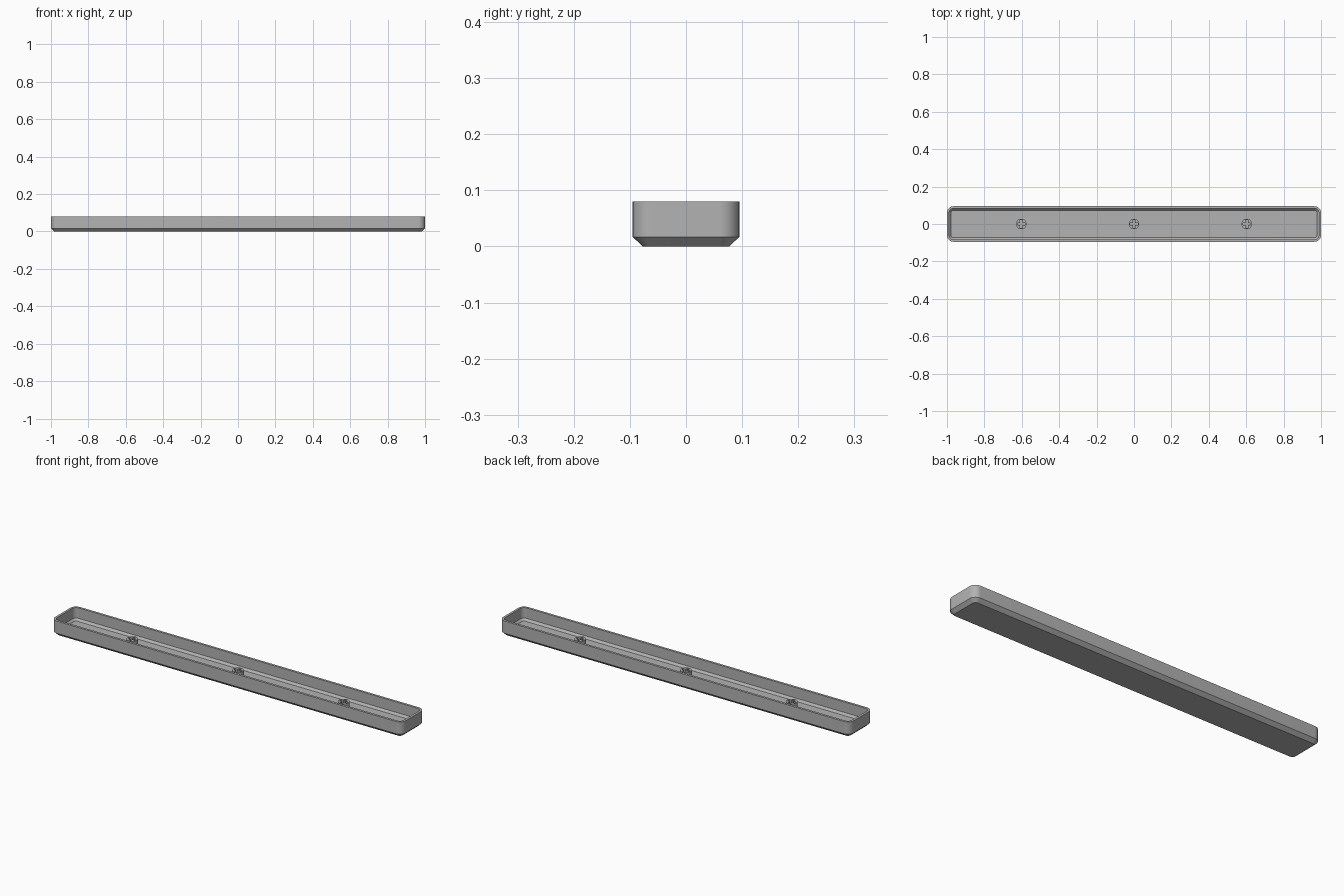
import bpy, bmesh
from math import cos, sin, pi, radians

if "Cube" in bpy.data.objects:
    bpy.data.objects.remove(bpy.data.objects["Cube"])

HALF_X, HALF_Y, HEIGHT = 1.0, 0.095, 0.08
RADIUS = 0.035
FLOOR, STEM_TOP = 0.015, 0.05

grey = bpy.data.materials.new("mid grey plastic")
grey.use_nodes = True
COLOUR = (0.45, 0.45, 0.45, 1)
grey.diffuse_color = COLOUR
grey.node_tree.nodes["Principled BSDF"].inputs["Base Color"].default_value = COLOUR


def add_object(name, bm):
    bmesh.ops.recalc_face_normals(bm, faces=bm.faces)
    mesh = bpy.data.meshes.new(name)
    bm.to_mesh(mesh)
    bm.free()
    obj = bpy.data.objects.new(name, mesh)
    bpy.context.collection.objects.link(obj)
    mesh.materials.append(grey)
    bpy.ops.object.select_all(action="DESELECT")
    obj.select_set(True)
    bpy.context.view_layer.objects.active = obj
    bpy.ops.object.shade_smooth_by_angle(angle=radians(25))
    return obj


def rounded_ring(bm, inset, z, steps=10):
    """Rounded rectangle, inset evenly from the outer outline."""
    r = RADIUS - inset
    cx, cy = HALF_X - RADIUS, HALF_Y - RADIUS
    verts = []
    for i, (sx, sy) in enumerate([(1, 1), (-1, 1), (-1, -1), (1, -1)]):
        for k in range(steps + 1):
            a = (i + k / steps) * pi / 2
            verts.append(bm.verts.new((sx * cx + r * cos(a), sy * cy + r * sin(a), z)))
    return verts


# Hollow tray: chamfered outside, rim, chamfered inside
bm = bmesh.new()
profile = [(0.018, 0), (0, 0.017), (0, HEIGHT), (0.012, HEIGHT),
           (0.012, 0.026), (0.022, FLOOR)]
rings = [rounded_ring(bm, inset, z) for inset, z in profile]
for low, high in zip(rings, rings[1:]):
    for i in range(len(low)):
        j = (i + 1) % len(low)
        bm.faces.new((low[i], low[j], high[j], high[i]))
bm.faces.new(rings[0])
bm.faces.new(rings[-1])
add_object("tray_shell", bm)


def stem(name, x, radius=0.028, arm=0.021, half_slot=0.006, steps=8):
    """Round post with a cross-shaped socket down to the floor."""
    bm = bmesh.new()
    # One quadrant of the socket: arm end, inner corner, arm end
    quarter = [(arm, half_slot), (half_slot, half_slot), (half_slot, arm)]
    loops = {}
    for z in (FLOOR, STEM_TOP):
        outer, socket = [], []
        for q in range(4):
            c, s = round(cos(q * pi / 2)), round(sin(q * pi / 2))
            for px, py in quarter:
                socket.append(bm.verts.new((x + px * c - py * s, px * s + py * c, z)))
            for k in range(steps):
                a = (q + k / steps) * pi / 2
                outer.append(bm.verts.new((x + radius * cos(a), radius * sin(a), z)))
        loops[z] = outer, socket
    for low, high in zip(loops[FLOOR], loops[STEM_TOP]):
        for i in range(len(low)):
            j = (i + 1) % len(low)
            bm.faces.new((low[i], low[j], high[j], high[i]))
    # Annular top between the round edge and the cross
    edges = []
    for loop in loops[STEM_TOP]:
        edges += [bm.edges.get((loop[i - 1], loop[i])) for i in range(len(loop))]
    bmesh.ops.triangle_fill(bm, edges=edges, use_beauty=True)
    add_object(name, bm)


for name, x in (("right_stem", -0.603), ("centre_stem", 0), ("left_stem", 0.603)):
    stem(name, x)
